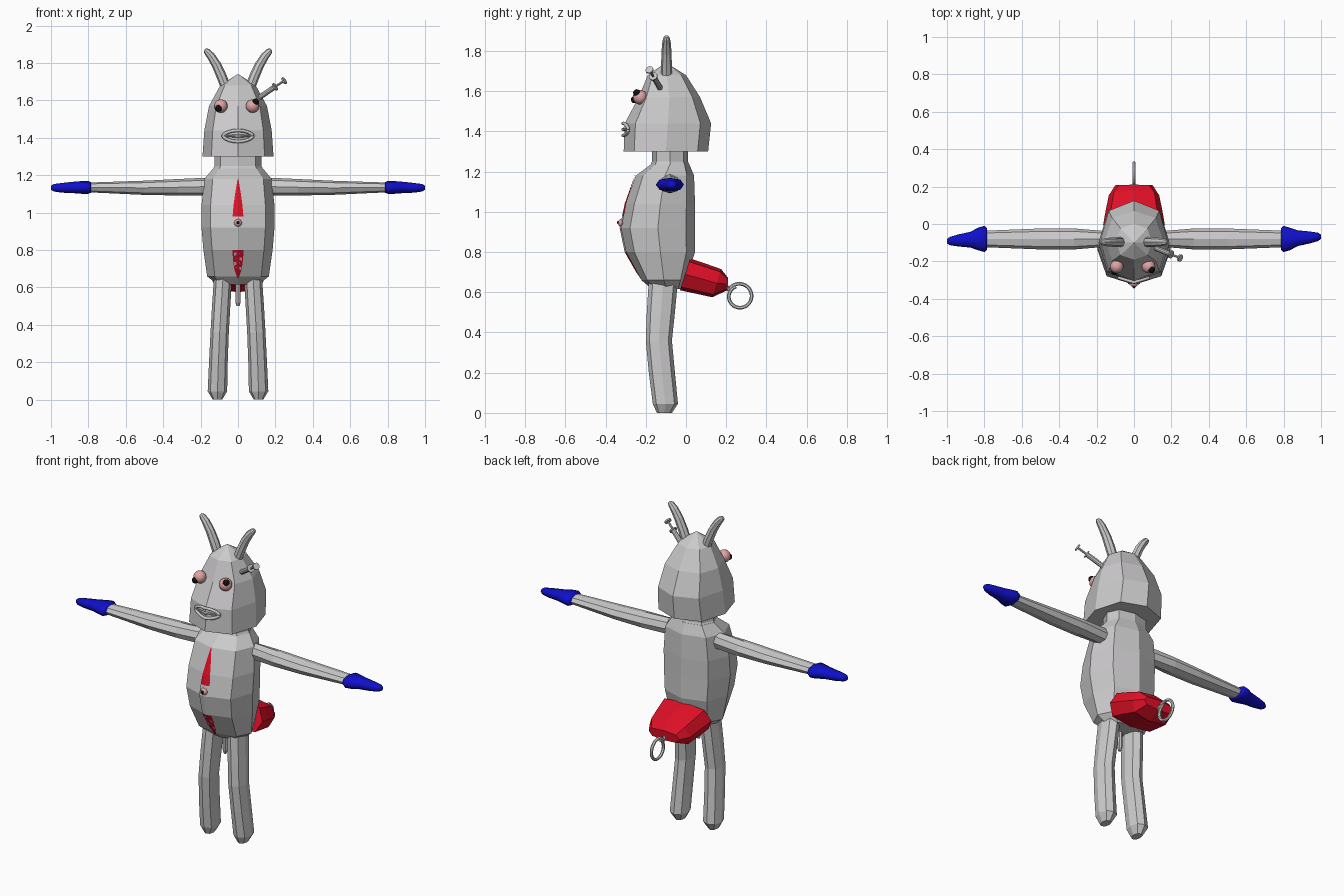
import bpy, bmesh, math
from mathutils import Vector

if "Cube" in bpy.data.objects:
    bpy.data.objects.remove(bpy.data.objects["Cube"])


def material(name, rgb):
    m = bpy.data.materials.new(name)
    m.diffuse_color = (*rgb, 1)
    m.use_nodes = True
    m.node_tree.nodes["Principled BSDF"].inputs["Base Color"].default_value = m.diffuse_color
    return m


GREY = material("grey", (0.6, 0.59, 0.6))
RED = material("red", (0.75, 0.005, 0.02))
BLUE = material("blue", (0.005, 0.005, 0.6))
PINK = material("pink", (0.75, 0.37, 0.37))
BLACK = material("black", (0.005, 0.005, 0.005))


def finish(name, bm, mats, smooth=False):
    bmesh.ops.recalc_face_normals(bm, faces=bm.faces[:])
    me = bpy.data.meshes.new(name)
    bm.to_mesh(me)
    bm.free()
    for m in mats:
        me.materials.append(m)
    for p in me.polygons:
        p.use_smooth = smooth
    ob = bpy.data.objects.new(name, me)
    bpy.context.collection.objects.link(ob)
    return ob


def loft(name, rings, mat, smooth=False):
    """Skin a list of equal-length point rings and cap both ends."""
    bm = bmesh.new()
    vs = [[bm.verts.new(p) for p in r] for r in rings]
    n = len(vs[0])
    for a, b in zip(vs, vs[1:]):
        for i in range(n):
            j = (i + 1) % n
            bm.faces.new((a[i], a[j], b[j], b[i]))
    bm.faces.new(vs[0])
    bm.faces.new(vs[-1])
    return finish(name, bm, [mat], smooth)


def octagon(diag=0.75):
    """Unit octagon with adjustable corner fullness."""
    d = diag
    return [(1, 0), (d, d), (0, 1), (-d, d), (-1, 0), (-d, -d), (0, -1), (d, -d)]


def upright(sections, diag=0.75, cx=0):
    """Rings from (z, half width, y front, y back)."""
    return [[(cx + u * w, (f + b) / 2 + v * (b - f) / 2, z) for u, v in octagon(diag)]
            for z, w, f, b in sections]


def sideways(sections, diag=0.75):
    """Rings from (x, y centre, z centre, y half, z half)."""
    return [[(x, y + u * ry, z + v * rz) for u, v in octagon(diag)]
            for x, y, z, ry, rz in sections]


def tube(name, points, radii, mat, sides=8, smooth=False):
    """Round tube along a path, one radius per point."""
    pts = [Vector(p) for p in points]
    rings = []
    for i, p in enumerate(pts):
        t = (pts[min(i + 1, len(pts) - 1)] - pts[max(i - 1, 0)]).normalized()
        ref = Vector((0, 1, 0)) if abs(t.y) < 0.8 else Vector((1, 0, 0))
        if all(abs(q.x) < 1e-6 for q in pts):
            ref = Vector((1, 0, 0))
        u = t.cross(ref).normalized()
        v = t.cross(u)
        rings.append([p + radii[i] * (math.cos(a) * u + math.sin(a) * v)
                      for a in (2 * math.pi * k / sides for k in range(sides))])
    return loft(name, rings, mat, smooth)


def ball(name, loc, r, mat):
    bm = bmesh.new()
    bmesh.ops.create_uvsphere(bm, u_segments=16, v_segments=10, radius=r)
    bmesh.ops.translate(bm, verts=bm.verts[:], vec=loc)
    return finish(name, bm, [mat], True)


# Head, neck and torso
loft("head", upright([(1.30, .19, -.31, .11), (1.44, .18, -.305, .125), (1.57, .155, -.235, .07),
                      (1.68, .095, -.19, 0), (1.74, .004, -.104, -.096)]), GREY)
loft("neck", upright([(1.20, .15, -.19, .03), (1.25, .125, -.17, .01), (1.33, .125, -.17, .01)]), GREY)
BODY = [(.615, .11, -.17, -.02), (.66, .165, -.22, .0), (.80, .185, -.30, .045), (.92, .195, -.325, .045),
        (1.04, .195, -.30, .045), (1.18, .18, -.25, .04), (1.24, .13, -.17, .015)]
loft("torso", upright(BODY), GREY)

# Rump: rings spanned between top and bottom points, (y, z) each
rump = []
for (ty, tz), (by, bz), w in [((.02, .768), (-.03, .61), .165), ((.09, .745), (.05, .593), .152),
                              ((.175, .715), (.13, .575), .135), ((.21, .67), (.205, .61), .1)]:
    rump.append([(u * w, (ty + by) / 2 + v * (ty - by) / 2, (tz + bz) / 2 + v * (tz - bz) / 2)
                 for u, v in octagon(.8)])
loft("rump", rump, RED)

# Curly tail, one loop and a bit
curl = [(0, .2, .635)]
for k in range(33):
    a = math.radians(150 - k * 12.5)
    r = .064 - .012 * k / 32
    curl.append((0, .267 + r * math.cos(a), .58 + r * math.sin(a)))
tube("curly_tail", curl, [.009] * len(curl), GREY, 6)
tube("hanging_stub", [(0, -.12, .65), (0, -.12, .52), (0, -.12, .50)], [.014, .014, .008], GREY)

for s, side in ((-1, "left"), (1, "right")):
    # Bent leg with a rounded foot end
    leg = []
    for cx, z, w, f, b in [(.11, 0, .025, -.145, -.07), (.11, .045, .052, -.165, -.04),
                           (.105, .2, .05, -.185, -.055), (.098, .36, .049, -.2, -.07),
                           (.09, .5, .049, -.195, -.055), (.08, .66, .048, -.185, -.04)]:
        leg += upright([(z, w, f, b)], .72, s * cx)
    loft(side + "_leg", leg, GREY)

    # Arm, swelling slightly before the wrist
    loft(side + "_arm", sideways([(s * .15, -.08, 1.14, .042, .048), (s * .32, -.08, 1.136, .056, .044),
                                  (s * .5, -.08, 1.133, .056, .038),
                                  (s * .8, -.08, 1.135, .044, .026)], .72), GREY)

    # Pointed hand, wide at the cuff
    loft(side + "_hand", sideways([(s * .785, -.08, 1.135, .058, .028), (s * .80, -.08, 1.135, .07, .034),
                                   (s * .835, -.08, 1.135, .06, .034), (s * .875, -.08 + s * .004, 1.135, .042, .031),
                                   (s * .94, -.08 + s * .008, 1.133, .032, .026),
                                   (s * .985, -.08 + s * .011, 1.133, .022, .02),
                                   (s * 1.0, -.08 + s * .012, 1.133, .011, .01)], .74), BLUE, True)

    # Curved horn
    tube(side + "_horn", [(s * .065, -.097, 1.67), (s * .088, -.097, 1.73), (s * .115, -.097, 1.79),
                          (s * .145, -.097, 1.838), (s * .168, -.097, 1.864), (s * .178, -.097, 1.872)],
         [.027, .027, .025, .022, .017, .008], GREY)

# Eyes looking in different directions
ball("left_eye", (-.092, -.228, 1.57), .036, PINK)
ball("right_eye", (.078, -.228, 1.57), .036, PINK)
ball("left_pupil", (-.104, -.256, 1.558), .018, BLACK)
ball("right_pupil", (.094, -.245, 1.592), .018, BLACK)

# Lips: a lens-shaped loop and a thin middle bar
lips = []
for k in range(21):
    a = 2 * math.pi * k / 20
    x, z = .08 * math.cos(a), .03 * math.sin(a) * abs(math.sin(a)) ** .3
    lips.append((x, -.312 + abs(x) * .3, 1.41 + z))
tube("lips", lips, [.009] * 21, GREY, 6, True)
tube("mouth_bar", [(-.07, -.293, 1.41), (0, -.312, 1.41), (.07, -.293, 1.41)], [.004, .009, .004], GREY, 6)

# Syringe stuck in the temple: barrel, plunger rod, end disc
p0, p1 = Vector((.105, -.125, 1.61)), Vector((.25, -.183, 1.708))
stations = [(0, .014), (.62, .014), (.621, .022), (.66, .022), (.661, .006), (.95, .006), (.951, .02), (1, .02)]
tube("syringe", [p0.lerp(p1, t) for t, r in stations], [r for t, r in stations], GREY, 10)


# Chest opening: thin strip hugging the front of the torso
def front_y(z):
    for a, b in zip(BODY, BODY[1:]):
        if a[0] <= z <= b[0]:
            return a[2] + (b[2] - a[2]) * (z - a[0]) / (b[0] - a[0])
    return BODY[-1][2]


def chest_point(x, z, lift):
    return (x, front_y(z) - lift + .3 * abs(x), z)


bm = bmesh.new()
rows = []
for z, w in [(.65, .004), (.70, .02), (.75, .027), (.80, .03), (.86, .03), (.92, .032),
             (.98, .029), (1.04, .024), (1.11, .014), (1.18, .002)]:
    rows.append((z, [bm.verts.new(chest_point(x, z, .005)) for x in (-w, 0, w)]))
for (z, a), (_, b) in zip(rows, rows[1:]):
    for i in (0, 1):
        f = bm.faces.new((a[i], a[i + 1], b[i + 1], b[i]))
        f.material_index = 1 if .79 < z < .97 else 0
finish("chest_opening", bm, [RED, GREY])

# Pale zigzag shreds in the lower opening
bm = bmesh.new()
for k in range(4):
    z, s = .69 + k * .026, (-1) ** k
    bm.faces.new([bm.verts.new(chest_point(x, h, .008)) for x, h in
                  ((s * .022, z), (s * .02, z + .02), (-s * .012, z + .016))])
finish("opening_shreds", bm, [GREY])
ball("chest_eye", (0, front_y(.945) + .002, .945), .021, PINK)
ball("chest_pupil", (0, front_y(.945) - .015, .947), .009, BLACK)
